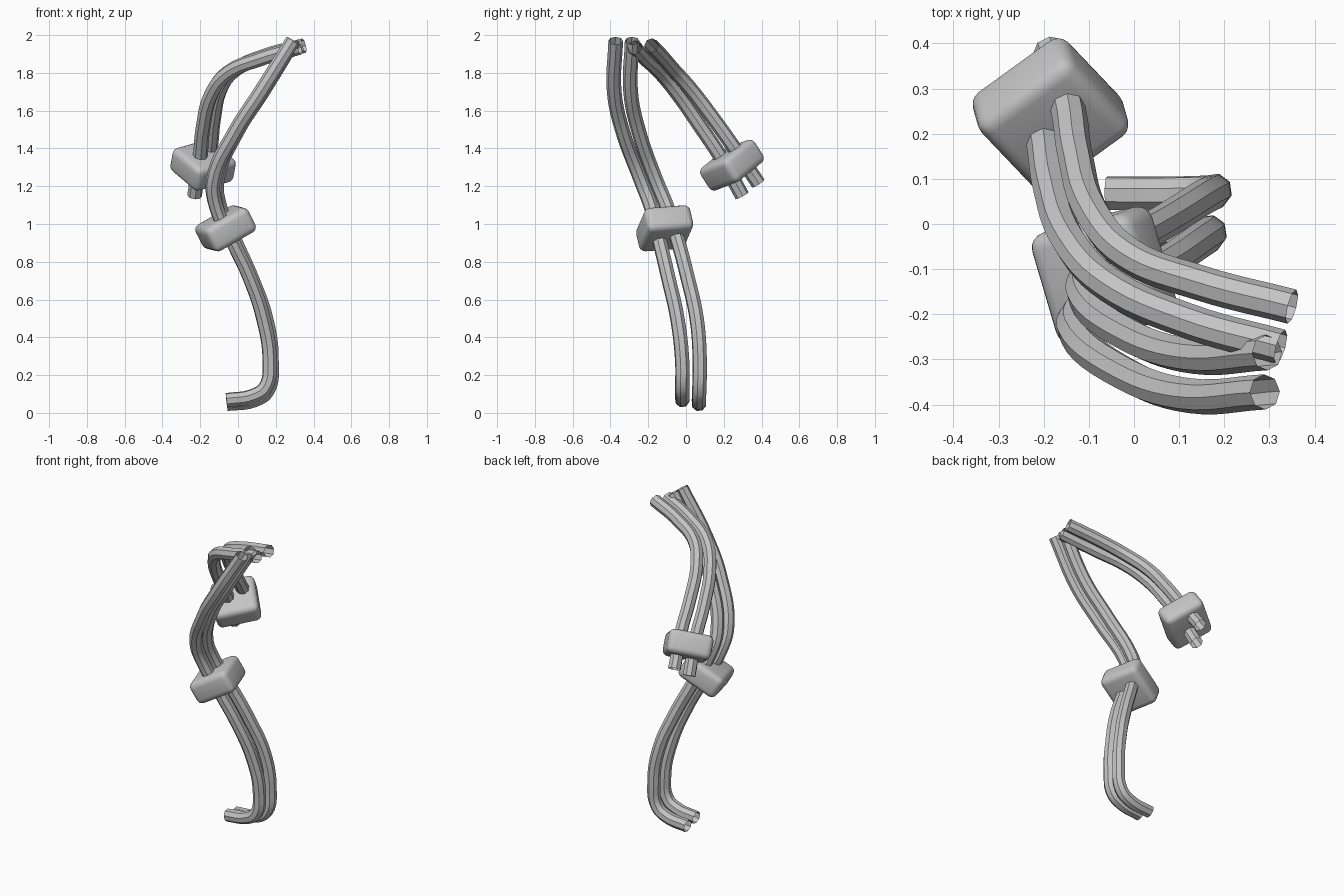
import bpy
import math
from mathutils import Vector, Matrix

cube = bpy.data.objects.get("Cube")
if cube:
    bpy.data.objects.remove(cube)

grey = bpy.data.materials.new("light_grey")
grey.use_nodes = True
colour = (0.55, 0.55, 0.55, 1)
grey.diffuse_color = colour
grey.node_tree.nodes["Principled BSDF"].inputs["Base Color"].default_value = colour


def select_only(obj):
    bpy.ops.object.select_all(action='DESELECT')
    obj.select_set(True)
    bpy.context.view_layer.objects.active = obj


def cable(name, points):
    """Open eight-sided tube along a smooth path."""
    curve = bpy.data.curves.new(name, 'CURVE')
    curve.dimensions = '3D'
    curve.bevel_depth = 0.039
    curve.bevel_resolution = 2
    curve.resolution_u = 6
    curve.use_fill_caps = False
    spline = curve.splines.new('BEZIER')
    spline.bezier_points.add(len(points) - 1)
    for bp, co in zip(spline.bezier_points, points):
        bp.co = co
        bp.handle_left_type = bp.handle_right_type = 'AUTO'
    curve.materials.append(grey)
    obj = bpy.data.objects.new(name, curve)
    bpy.context.collection.objects.link(obj)
    select_only(obj)
    bpy.ops.object.convert(target='MESH')
    bpy.ops.object.shade_smooth_by_angle(angle=math.radians(30))


def clamp(name, centre, along, axis):
    """Rounded block; its thin direction follows the cables."""
    z = Vector(axis).normalized()
    x = Vector(along)
    x = (x - z * x.dot(z)).normalized()
    y = z.cross(x)
    bpy.ops.mesh.primitive_cube_add(size=1)
    obj = bpy.context.object
    obj.name = name
    obj.data.transform(Matrix.Diagonal((0.265, 0.255, 0.145, 1)))
    obj.matrix_world = Matrix.Translation(centre) @ Matrix((x, y, z)).transposed().to_4x4()
    obj.data.materials.append(grey)
    bevel = obj.modifiers.new("rounding", 'BEVEL')
    bevel.width = 0.035
    bevel.segments = 4
    bpy.ops.object.modifier_apply(modifier=bevel.name)
    bpy.ops.object.shade_smooth_by_angle(angle=math.radians(40))


# Long pair of cables
cable("long_cable_front", [
    (0.29, -0.372, 1.97), (0.12, -0.38, 1.70), (-0.015, -0.335, 1.49),
    (-0.13, -0.24, 1.235), (-0.115, -0.185, 1.09), (-0.02, -0.135, 0.89),
    (0.06, -0.095, 0.72), (0.135, -0.045, 0.495), (0.167, -0.02, 0.27),
    (0.145, -0.02, 0.135), (0.08, -0.02, 0.09), (-0.06, -0.02, 0.067)])
cable("long_cable_back", [
    (0.295, -0.285, 1.97), (0.13, -0.293, 1.70), (-0.005, -0.25, 1.49),
    (-0.11, -0.16, 1.235), (-0.095, -0.10, 1.09), (-0.01, -0.04, 0.90),
    (0.075, 0.01, 0.71), (0.15, 0.057, 0.495), (0.178, 0.073, 0.27),
    (0.155, 0.07, 0.115), (0.085, 0.068, 0.067), (-0.06, 0.068, 0.047)])

# Short pair of cables
cable("short_cable_back", [
    (0.35, -0.183, 1.945), (0.145, -0.13, 1.89), (-0.01, -0.07, 1.82),
    (-0.09, 0.02, 1.72), (-0.13, 0.15, 1.55), (-0.145, 0.25, 1.41),
    (-0.185, 0.383, 1.215)])
cable("short_cable_front", [
    (0.325, -0.272, 1.935), (0.12, -0.215, 1.875), (-0.055, -0.135, 1.80),
    (-0.14, -0.045, 1.69), (-0.185, 0.08, 1.51), (-0.2, 0.18, 1.36),
    (-0.23, 0.297, 1.15)])

# Clamps holding each pair
clamp("long_cable_clamp", (-0.066, -0.113, 0.977), (0.24, 0.06, 0.138), (-0.45, -0.2, 0.87))
clamp("short_cable_clamp", (-0.185, 0.243, 1.312), (0.2, 0.145, 0.056), (0.15, -0.53, 0.83))
